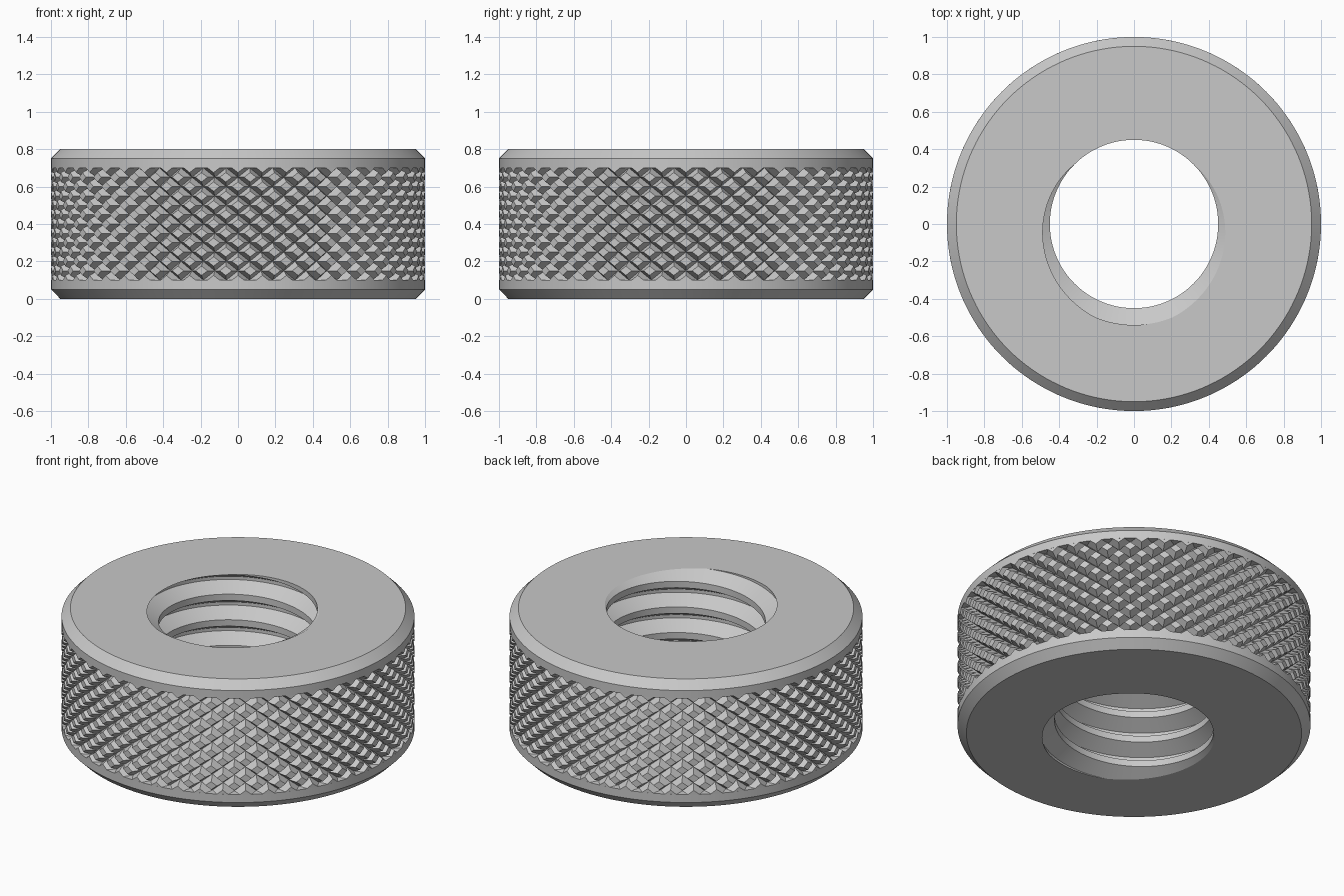
import bpy, bmesh
from math import pi, cos, sin
from mathutils import Vector

cube = bpy.data.objects.get("Cube")
if cube:
    bpy.data.objects.remove(cube)

HEIGHT = 0.8
SEGS = 144                      # sides of every turned surface
KNURL_LOW, KNURL_HIGH = 0.1, 0.7

steel = bpy.data.materials.new("grey_steel")
steel.use_nodes = True
steel.diffuse_color = (0.58, 0.58, 0.58, 1)
steel.node_tree.nodes["Principled BSDF"].inputs["Base Color"].default_value = (0.58, 0.58, 0.58, 1)


def polar(r, angle, z):
    return Vector((r * cos(angle), r * sin(angle), z))


def trim(bm, low, high):
    """Cut away everything outside a height range."""
    for z, direction in ((low, -1), (high, 1)):
        bmesh.ops.bisect_plane(bm, geom=bm.verts[:] + bm.edges[:] + bm.faces[:], dist=1e-5,
                               plane_co=(0, 0, z), plane_no=(0, 0, direction), clear_outer=True)


def finish(bm, name):
    mesh = bpy.data.meshes.new(name)
    bm.to_mesh(mesh)
    bm.free()
    mesh.materials.append(steel)
    obj = bpy.data.objects.new(name, mesh)
    bpy.context.collection.objects.link(obj)
    return obj


# Threaded bore: a V-shaped groove swept along a right-hand helix
PITCH, CREST, ROOT = 0.16, 0.45, 0.54
groove = [(CREST, -0.375), (ROOT, -0.0625), (ROOT, 0.0625), (CREST, 0.375)]
body = bmesh.new()
turns = int(HEIGHT / PITCH + 0.5) + 3
rows = []
for i in range(turns * SEGS + 1):
    angle = 2 * pi * i / SEGS
    z = PITCH * (i / SEGS - 0.25 - 1.5)
    rows.append([body.verts.new(polar(r, angle, z + t * PITCH))
                 for r, t in groove + [(CREST, 0.625)]])
for a, b in zip(rows, rows[1:]):
    for k in range(len(groove)):
        body.faces.new((a[k], a[k + 1], b[k + 1], b[k]))
bmesh.ops.remove_doubles(body, verts=body.verts[:], dist=1e-5)
trim(body, 0, HEIGHT)

# Turned outside: chamfers, plain bands and the recess behind the knurl
profile = [(0.95, 0), (1, 0.05), (1, KNURL_LOW), (0.93, KNURL_LOW),
           (0.93, KNURL_HIGH), (1, KNURL_HIGH), (1, 0.75), (0.95, HEIGHT)]
rings = [[body.verts.new(polar(r, 2 * pi * i / SEGS, z)) for i in range(SEGS)]
         for r, z in profile]
for low, high in zip(rings, rings[1:]):
    for i in range(SEGS):
        j = (i + 1) % SEGS
        body.faces.new((low[i], low[j], high[j], high[i]))

# Flat end faces between the outer rim and the bore
for z in (0, HEIGHT):
    border = [e for e in body.edges if e.is_boundary
              and all(abs(v.co.z - z) < 1e-4 for v in e.verts)]
    bmesh.ops.triangle_fill(body, edges=border, use_beauty=True, normal=(0, 0, 1))
bmesh.ops.recalc_face_normals(body, faces=body.faces[:])
nut = finish(body, "nut_body")
bpy.ops.object.select_all(action='DESELECT')
nut.select_set(True)
bpy.context.view_layer.objects.active = nut
bpy.ops.object.shade_smooth_by_angle(angle=0.4)

# Diamond knurl: flat-topped studs between crossing V grooves
AROUND, UP, TOP, DEPTH = 48, 6, 0.5, 0.05
knurl = bmesh.new()
step_angle = pi / AROUND
step_z = (KNURL_HIGH - KNURL_LOW) / (2 * UP)
corners = [(1, 0), (0, 1), (-1, 0), (0, -1)]


def stud_ring(i, j, size, r):
    return [knurl.verts.new(polar(r, (i + size * u) * step_angle, KNURL_LOW + (j + size * v) * step_z))
            for u, v in corners]


for i in range(2 * AROUND):
    for j in range(2 * UP + 1):
        if (i + j) % 2 == 0:
            base = stud_ring(i, j, 1, 1 - DEPTH)
            top = stud_ring(i, j, TOP, 1)
            knurl.faces.new(top)
            for k in range(4):
                n = (k + 1) % 4
                knurl.faces.new((base[k], base[n], top[n], top[k]))
bmesh.ops.remove_doubles(knurl, verts=knurl.verts[:], dist=1e-5)
trim(knurl, KNURL_LOW, KNURL_HIGH)
finish(knurl, "knurled_grip")
